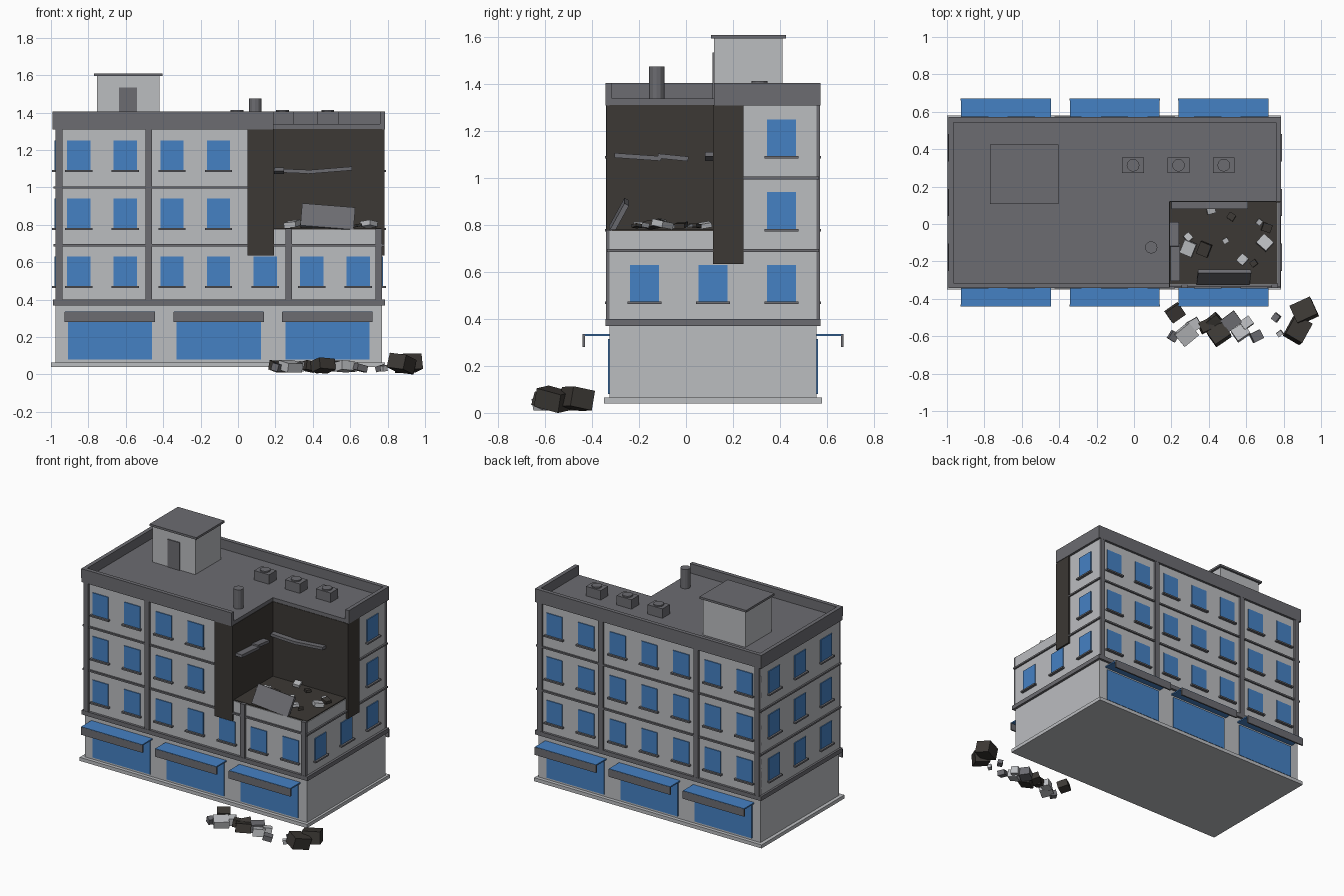
import bpy, bmesh, math, random
from mathutils import Vector

if "Cube" in bpy.data.objects:
    bpy.data.objects.remove(bpy.data.objects["Cube"])
random.seed(4)

def mat(name, c):
    m = bpy.data.materials.new(name)
    m.diffuse_color = (*c, 1)
    m.use_nodes = True
    m.node_tree.nodes["Principled BSDF"].inputs["Base Color"].default_value = m.diffuse_color
    return m
WALL = mat("wall_grey", (.50, .51, .53))
TRIM = mat("trim_grey", (.15, .15, .165))
BLUE = mat("glass_blue", (.06, .22, .55))
DARK = mat("charred", (.045, .04, .035))

def finish(name, bm, m):
    bmesh.ops.recalc_face_normals(bm, faces=bm.faces)
    me = bpy.data.meshes.new(name)
    bm.to_mesh(me)
    bm.free()
    me.materials.append(m)
    ob = bpy.data.objects.new(name, me)
    bpy.context.collection.objects.link(ob)
    return ob

# axis-aligned box from min/max extents
def box(name, x0, x1, y0, y1, z0, z1, m):
    bm = bmesh.new()
    bmesh.ops.create_cube(bm, size=1)
    for v in bm.verts:
        v.co = ((x0, x1)[v.co.x > 0], (y0, y1)[v.co.y > 0], (z0, z1)[v.co.z > 0])
    return finish(name, bm, m)

# box placed by centre, size and rotation
def block(name, c, s, r, m):
    ob = box(name, -s[0]/2, s[0]/2, -s[1]/2, s[1]/2, -s[2]/2, s[2]/2, m)
    ob.location, ob.rotation_euler = c, r
    return ob

def prism(name, pts, z0, z1, m):
    bm = bmesh.new()
    f = bm.faces.new([bm.verts.new((x, y, z0)) for x, y in pts])
    g = bmesh.ops.extrude_face_region(bm, geom=[f])
    bmesh.ops.translate(bm, vec=(0, 0, z1 - z0), verts=[v for v in g["geom"] if isinstance(v, bmesh.types.BMVert)])
    return finish(name, bm, m)

def cyl(name, x, y, z0, z1, r, n, m):
    return prism(name, [(x + r*math.cos(2*math.pi*i/n), y + r*math.sin(2*math.pi*i/n)) for i in range(n)], z0, z1, m)

X0, X1, Y0, Y1 = -.975, .77, -.325, .555      # main wall faces
CX, CY = .19, .12                             # collapsed corner

def ell(e):                                   # plan with the corner missing, grown by e
    return [(X0-e, Y0-e), (CX, Y0-e), (CX, CY), (X1+e, CY), (X1+e, Y1+e), (X0-e, Y1+e)]

# main masses
box("plinth", -1, .787, -.35, .58, .04, .065, WALL)
box("lower_walls", X0, X1, Y0, Y1, .065, .775, WALL)
prism("upper_walls", ell(0), .775, 1.31, WALL)
box("first_floor_ledge", -.99, .787, -.343, .572, .37, .4, TRIM)
box("floor_band_1", X0-.012, X1+.012, Y0-.012, Y1+.012, .685, .697, TRIM)
prism("floor_band_2", ell(.012), .995, 1.006, TRIM)
prism("roof_slab", ell(.017), 1.31, 1.338, TRIM)

# parapet, broken off at the collapsed corner
a, b, c, d, t = -.992, .787, -.343, .572, .028
parapet = [(a, c), (CX, c), (CX, c+t), (a+t, c+t), (a+t, d-t), (b-t, d-t), (b-t, CY), (b, CY), (b, d), (a, d)]
prism("parapet", parapet, 1.338, 1.405, TRIM)

# torn interior: floor, walls and exposed facade strips
box("exposed_floor", CX, X1-.005, Y0+.005, CY, .77, .782, DARK)
box("exposed_wall_left", CX-.01, CX+.003, Y0, CY, .775, 1.312, DARK)
box("exposed_wall_back", CX, X1, CY-.003, CY+.01, .775, 1.312, DARK)
box("torn_strip_front", .052, CX+.002, Y0-.013, Y0+.01, .635, 1.31, DARK)
box("torn_strip_side", X1-.01, X1+.013, CY-.005, .245, .635, 1.31, DARK)

# windows with sills
def window(side, u, z):
    w, s = .0625, .073
    if side in "fb":
        y, o = (Y0, -1) if side == "f" else (Y1, 1)
        ext = lambda k: (u-k, u+k)
        dep = lambda q: sorted((y - .005*o, y + q*o))
        box("window", *ext(w), *dep(.006), z, z+.158, BLUE)
        box("window_sill", *ext(s), *dep(.02), z-.009, z+.002, TRIM)
    else:
        x, o = (X0, -1) if side == "l" else (X1, 1)
        dep = lambda q: sorted((x - .005*o, x + q*o))
        box("window", *dep(.006), u-w, u+w, z, z+.158, BLUE)
        box("window_sill", *dep(.02), u-s, u+s, z-.009, z+.002, TRIM)

for k in range(3):
    z = .472 + .31*k
    for i in range(7):
        x = -.851 + .249*i
        window("b", x, z)
        if k == 0 or i < 4:
            window("f", x, z)
    for j in range(3):
        y = .115 + .292*(j-1)
        window("l", y, z)
        if k == 0 or j == 2:
            window("r", y, z)

# pilasters, front ones on the right stop at the break
for x in (-.957, -.477, .272, .752):
    box("pilaster_front", x-.018, x+.018, Y0-.016, Y0+.01, .4, 1.31 if x < 0 else .78, TRIM)
    box("pilaster_back", x-.018, x+.018, Y1-.01, Y1+.016, .4, 1.31, TRIM)

# shop fronts and awnings on both long sides
for x in (-.685, -.103, .478):
    for y, o in ((Y0, -1), (Y1, 1)):
        dep = lambda p, q: sorted((y + p*o, y + q*o))
        box("shop_window", x-.225, x+.225, *dep(-.005, .007), .08, .315, BLUE)
        box("awning_top", x-.24, x+.24, *dep(0, .115), .328, .337, BLUE)
        box("awning_valance", x-.242, x+.242, *dep(.105, .116), .28, .334, TRIM)

# roof equipment
box("stair_house", -.755, -.42, .12, .41, 1.335, 1.595, WALL)
box("stair_house_cap", -.77, -.403, .107, .425, 1.595, 1.61, TRIM)
box("stair_house_door", -.635, -.54, .113, .125, 1.338, 1.535, TRIM)
cyl("vent_pipe", .092, -.125, 1.335, 1.475, .033, 12, TRIM)
for x in (-.005, .238, .48):
    box("air_unit", x-.058, x+.058, .272, .355, 1.335, 1.405, TRIM)
    cyl("air_unit_fan", x, .314, 1.405, 1.414, .034, 12, TRIM)

# broken floor slab stubs and the leaning slab
block("slab_stub_left_a", (.22, -.205, 1.09), (.05, .2, .02), (-.07, 0, 0), TRIM)
block("slab_stub_left_b", (.215, -.055, 1.088), (.05, .13, .02), (-.1, 0, 0), TRIM)
block("slab_stub_back_a", (.30, .1, 1.087), (.2, .04, .02), (0, .04, 0), TRIM)
block("slab_stub_back_b", (.49, .1, 1.092), (.24, .04, .02), (0, -.08, 0), TRIM)
block("fallen_slab", (.48, -.285, .84), (.285, .022, .135), (-.5, .08, 0), TRIM)

# debris on the exposed floor
floor_bits = [(.29, -.13, .075), (.375, -.135, .07), (.29, -.07, .04), (.58, -.19, .05), (.64, -.21, .035),
              (.70, -.1, .07), (.67, .01, .03), (.52, .04, .04), (.41, .08, .05), (.49, -.09, .03), (.71, -.02, .05)]
for i, (x, y, s) in enumerate(floor_bits):
    block("floor_debris", (x, y, .79 + s*.2), (s, s*.9, s*.4),
          (random.uniform(-.2, .2), random.uniform(-.2, .2), random.uniform(0, 3)), DARK if i % 3 == 1 else WALL)

# street rubble: x, y, size, height, material
rubble = [(.22, -.475, .085, .05, DARK), (.21, -.6, .05, .04, TRIM), (.28, -.59, .1, .05, WALL),
          (.32, -.54, .07, .05, WALL), (.385, -.545, .07, .05, DARK), (.455, -.59, .1, .06, DARK),
          (.52, -.52, .09, .055, TRIM), (.43, -.52, .07, .05, DARK), (.57, -.58, .08, .05, WALL),
          (.60, -.53, .06, .05, WALL), (.655, -.6, .06, .035, TRIM), (.76, -.5, .04, .03, TRIM),
          (.78, -.585, .03, .03, WALL), (.91, -.465, .12, .085, DARK), (.875, -.565, .12, .08, DARK)]
for x, y, s, h, m in rubble:
    block("rubble", (x, y, h*.5 + .018), (s, s*.85, h),
          (random.uniform(-.3, .3), random.uniform(-.3, .3), random.uniform(.4, 1.1)), m)
